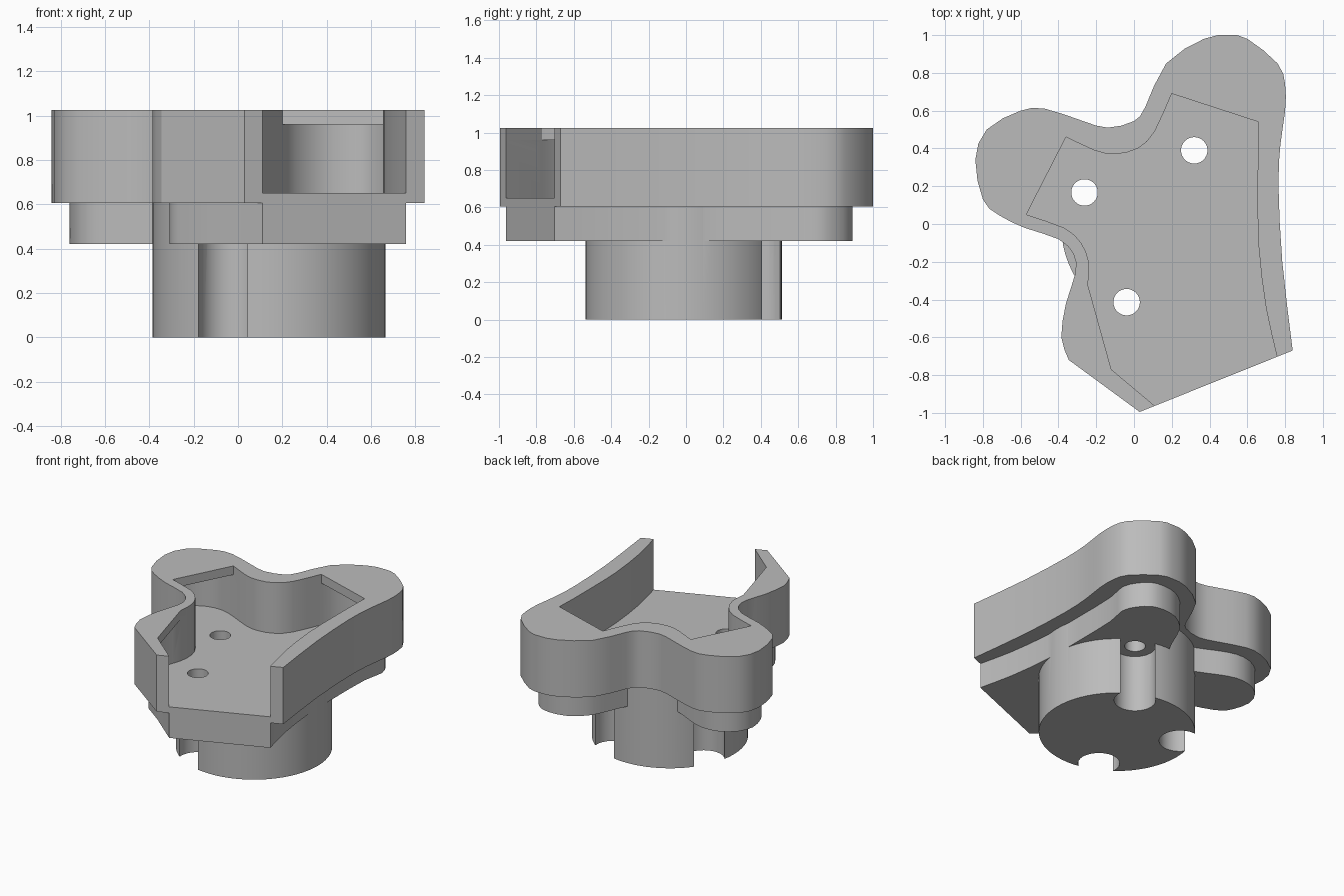
import bpy, bmesh, math
from mathutils import Vector

cube = bpy.data.objects.get("Cube")
if cube:
    bpy.data.objects.remove(cube)

# One plain grey for the whole casting
grey = bpy.data.materials.new("plain_grey")
grey.use_nodes = True
colour = (0.5, 0.5, 0.5, 1)
grey.diffuse_color = colour
grey.node_tree.nodes["Principled BSDF"].inputs["Base Color"].default_value = colour

BOSS_TOP, SHELF, FLOOR, LIP, TOP = 0.42, 0.605, 0.65, 0.96, 1.025
STEPS = 2


def spline(points):
    """Catmull-Rom curve through the points, open at both ends."""
    pts = [Vector(p) for p in points]
    pts = [2 * pts[0] - pts[1]] + pts + [2 * pts[-1] - pts[-2]]
    out = []
    for a, b, c, d in zip(pts, pts[1:], pts[2:], pts[3:]):
        for s in range(STEPS):
            t = s / STEPS
            out.append(b + t * (c - a) / 2 + t * t * (a - 2.5 * b + 2 * c - d / 2)
                       + t ** 3 * (3 * (b - c) + d - a) / 2)
    return out + [pts[-2]]


def prism(name, outline, bottom, top):
    """Extrude a flat outline between two heights."""
    bm = bmesh.new()
    face = bm.faces.new([bm.verts.new((p[0], p[1], bottom)) for p in outline])
    moved = bmesh.ops.extrude_face_region(bm, geom=[face])["geom"]
    verts = [v for v in moved if isinstance(v, bmesh.types.BMVert)]
    bmesh.ops.translate(bm, verts=verts, vec=(0, 0, top - bottom))
    bmesh.ops.recalc_face_normals(bm, faces=bm.faces[:])
    mesh = bpy.data.meshes.new(name)
    bm.to_mesh(mesh)
    bm.free()
    mesh.materials.append(grey)
    obj = bpy.data.objects.new(name, mesh)
    bpy.context.collection.objects.link(obj)
    return obj


def circle(centre, radius, sides):
    turn = 2 * math.pi / sides
    return [Vector(centre) + radius * Vector((math.cos(i * turn), math.sin(i * turn)))
            for i in range(sides)]


def combine(target, tool, operation):
    """Boolean the tool into the target, then discard the tool."""
    tool.hide_render = True
    mod = target.modifiers.new(operation.lower(), "BOOLEAN")
    mod.operation, mod.object, mod.solver = operation, tool, "EXACT"
    graph = bpy.context.evaluated_depsgraph_get()
    result = bpy.data.meshes.new_from_object(target.evaluated_get(graph))
    target.modifiers.clear()
    target.data = result
    bpy.data.objects.remove(tool)


# Outer wall outline, counterclockwise from the front left corner
outer = spline([
    (.84, -.67), (.785, -.2), (.765, .2), (.775, .42), (.8, .6), (.8, .74),
    (.76, .85), (.6, .98), (.5, 1), (.37, .98), (.17, .85), (.06, .62),
    (0, .545), (-.14, .51), (-.27, .545), (-.47, .61), (-.6, .6), (-.78, .5),
    (-.84, .34), (-.8, .13), (-.72, .05), (-.58, -.02), (-.4, -.08),
    (-.32, -.16), (-.31, -.26), (-.36, -.42), (-.385, -.6), (-.345, -.72)])
outer.append(Vector((.03, -.995)))

# Inner outline, shared by the shelf below and the pocket above
inner = spline([
    (.76, -.71), (.7, -.45), (.66, -.12), (.655, .2), (.66, .54), (.69, .7),
    (.65, .8), (.58, .87), (.49, .89), (.37, .87), (.26, .79), (.2, .69),
    (.11, .49), (.02, .4), (-.1, .37), (-.21, .39), (-.36, .46), (-.48, .5),
    (-.6, .49), (-.71, .42), (-.76, .3), (-.73, .17), (-.68, .1), (-.57, .05),
    (-.37, -.02), (-.28, -.1), (-.24, -.2), (-.245, -.32), (-.29, -.45),
    (-.31, -.58), (-.27, -.66)])
tail = [Vector((-.12, -.77)), Vector((.11, -.963))]

# The opening under the top lip skips the three rounded lobes
lobes = [(4, 11), (16, 23), (27, 31)]
lip = [p for i, p in enumerate(inner)
       if not any(a < i / STEPS < b for a, b in lobes)]

# The front edge is straight; the pocket cutters run out past it
edge = (outer[0] - outer[-1]).normalized()
outward = Vector((edge.y, -edge.x)) * 0.1
inner[0] = lip[0] = outer[-1] + edge * (inner[0] - outer[-1]).dot(edge)
tail[1] = outer[-1] + edge * (tail[1] - outer[-1]).dot(edge)
mouth = [tail[1] + outward, inner[0] + outward]

# Solid stack: wall block, shelf and round boss
body = prism("bracket_body", outer, SHELF, TOP)
combine(body, prism("shelf", inner + tail, BOSS_TOP, SHELF + 0.02), "UNION")
hub = Vector((.14, -.012))
boss = prism("boss", circle(hub, .525, 64), 0, SHELF)

# Three clearance notches in the boss, each under a bolt hole
spots = [hub + Vector((math.cos(a), math.sin(a))) * .44
         for a in (math.radians(66 + 90 * k) for k in range(3))]
for spot in spots:
    combine(boss, prism("notch_cutter", circle(spot, .14, 32), -.1, BOSS_TOP), "DIFFERENCE")
combine(body, boss, "UNION")

# Pocket with overhanging lip, open at the front
combine(body, prism("pocket_cutter", inner + tail + mouth, FLOOR, LIP), "DIFFERENCE")
combine(body, prism("lip_cutter", lip + tail + mouth, LIP - .05, TOP + .1), "DIFFERENCE")

# Bolt holes through the floor
for spot in spots:
    combine(body, prism("hole_cutter", circle(spot, .07, 32), BOSS_TOP - .1, FLOOR + .1), "DIFFERENCE")

# Smooth the curved walls, keep the corners sharp
for other in bpy.context.selected_objects:
    other.select_set(False)
body.select_set(True)
bpy.context.view_layer.objects.active = body
bpy.ops.object.shade_smooth_by_angle(angle=math.radians(25))
